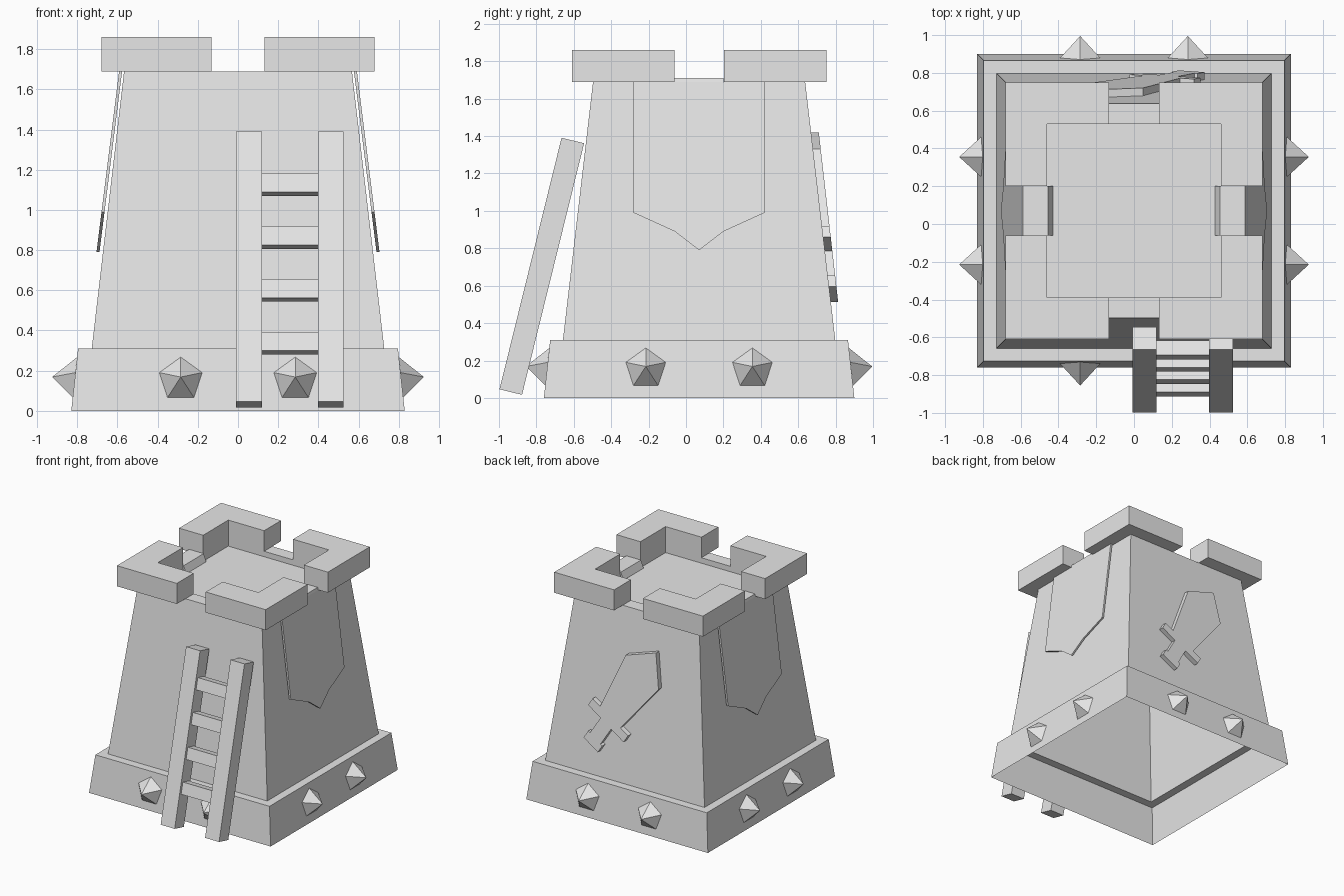
import bpy, bmesh, math
from mathutils import Vector, Matrix

cube = bpy.data.objects.get("Cube")
if cube:
    bpy.data.objects.remove(cube, do_unlink=True)

CY = 0.07          # tower centre in y
WALL_TOP = 1.69

stone = bpy.data.materials.new("light_grey")
stone.use_nodes = True
stone.diffuse_color = (0.8, 0.8, 0.8, 1)
stone.node_tree.nodes["Principled BSDF"].inputs["Base Color"].default_value = (0.8, 0.8, 0.8, 1)


def finish(name, bm, outward=True):
    if outward:
        bmesh.ops.recalc_face_normals(bm, faces=bm.faces)
    mesh = bpy.data.meshes.new(name)
    bm.to_mesh(mesh)
    bm.free()
    mesh.materials.append(stone)
    obj = bpy.data.objects.new(name, mesh)
    bpy.context.collection.objects.link(obj)
    return obj


def prism(name, points, offset):
    """Flat outline pushed along an offset into a solid."""
    bm = bmesh.new()
    face = bm.faces.new([bm.verts.new(p) for p in points])
    new = bmesh.ops.extrude_face_region(bm, geom=[face], use_keep_orig=True)["geom"]
    moved = [v for v in new if isinstance(v, bmesh.types.BMVert)]
    bmesh.ops.translate(bm, verts=moved, vec=Vector(offset))
    return finish(name, bm)


def box(name, size, matrix):
    bm = bmesh.new()
    bmesh.ops.create_cube(bm, size=1)
    bm.transform(matrix @ Matrix.Diagonal((*size, 1)))
    return finish(name, bm)


# Tower: square rings from the open foot up to the sunken roof
bm = bmesh.new()
previous = None
for half, z in [(0.83, 0), (0.796, 0.31), (0.728, 0.31),
                (0.567, WALL_TOP), (0.46, WALL_TOP), (0.46, 1.645)]:
    ring = [bm.verts.new((sx * half, CY + sy * half, z))
            for sx, sy in ((-1, -1), (1, -1), (1, 1), (-1, 1))]
    if previous:
        for i in range(4):
            j = (i + 1) % 4
            bm.faces.new((previous[i], previous[j], ring[j], ring[i]))
    previous = ring
bm.faces.new(previous)
finish("tower", bm, outward=False)

# Corner battlements
for sx, side in ((1, "left"), (-1, "right")):
    for sy, end in ((-1, "front"), (1, "back")):
        out, inn, gap = 0.68, 0.46, 0.132
        corner = [(gap, out), (out, out), (out, gap), (inn, gap), (inn, inn), (gap, inn)]
        prism(f"battlement_{end}_{side}",
              [(sx * x, CY + sy * y, WALL_TOP) for x, y in corner], (0, 0, 0.17))

# Pyramid studs, two on each side of the foot
tilt = math.atan2(0.034, 0.31)
for k, side in enumerate(("front", "left", "back", "right")):
    turn = Matrix.Translation((0, CY, 0)) @ Matrix.Rotation(k * math.pi / 2, 4, "Z")
    for s in (-1, 1):
        bm = bmesh.new()
        tip = bm.verts.new((0, -0.113, 0))
        rim = []
        for i in range(5):
            a = math.pi / 2 + i * math.tau / 5
            rim.append(bm.verts.new((0.112 * math.cos(a), 0, 0.112 * math.sin(a))))
        for i in range(5):
            bm.faces.new((rim[i], rim[(i + 1) % 5], tip))
        bm.faces.new(rim[::-1])
        bm.transform(turn @ Matrix.Translation((s * 0.285, -0.813, 0.156))
                     @ Matrix.Rotation(-tilt, 4, "X"))
        finish(f"stud_{side}_{'a' if s < 0 else 'b'}", bm)

# Hanging banners with a strap folded over the wall
for sx, side in ((1, "left"), (-1, "right")):
    half_outline = [(0.35, WALL_TOP), (0.35, 0.99), (0.13, 0.89), (0, 0.79)]
    outline = half_outline + [(-y, z) for y, z in half_outline[-2::-1]]
    prism(f"banner_{side}",
          [(sx * (0.592 + 0.125 * (WALL_TOP - z)), CY + y, z) for y, z in outline],
          (-sx * 0.015, 0, 0))
    strap = [(0.592, 1.69), (0.588, 1.71), (0.455, 1.71), (0.43, 1.65),
             (0.445, 1.65), (0.465, 1.695), (0.575, 1.695)]
    prism(f"banner_strap_{side}", [(sx * x, CY - 0.131, z) for x, z in strap], (0, 0.262, 0))

# Leaning ladder
lean = Matrix.Translation((0.258, -0.771, 0.704)) @ Matrix.Rotation(-0.242, 4, "X")
for s, side in ((1, "left"), (-1, "right")):
    box(f"ladder_rail_{side}", (0.128, 0.124, 1.385),
        lean @ Matrix.Translation((s * 0.203, 0, 0)))
for i in range(4):
    box(f"ladder_rung_{i + 1}", (0.28, 0.08, 0.095),
        lean @ Matrix.Translation((0, 0, 0.434 - 0.271 * i)))

# Sword on the back wall, drawn across (u) and along (v) its own axis
def sword_part(name, outline, depth):
    points = []
    for u, v in outline:
        x = 0.165 + 0.85 * u - 0.52 * v
        z = 0.785 + 0.52 * u + 0.85 * v
        points.append((x, 0.71 + 0.114 * (1.42 - z), z))
    prism(name, points, (0, -depth, 0))


def bar(half, low, high):
    return [(-half, low), (half, low), (half, high), (-half, high)]


sword_part("sword_blade", [(-0.11, 0), (0.11, 0), (0.185, 0.53), (0, 0.745), (-0.185, 0.53)], 0.05)
sword_part("sword_guard", bar(0.2, -0.035, 0.035), 0.049)
sword_part("sword_handle", bar(0.06, -0.22, 0), 0.048)
sword_part("sword_pommel", bar(0.08, -0.27, -0.2), 0.049)
